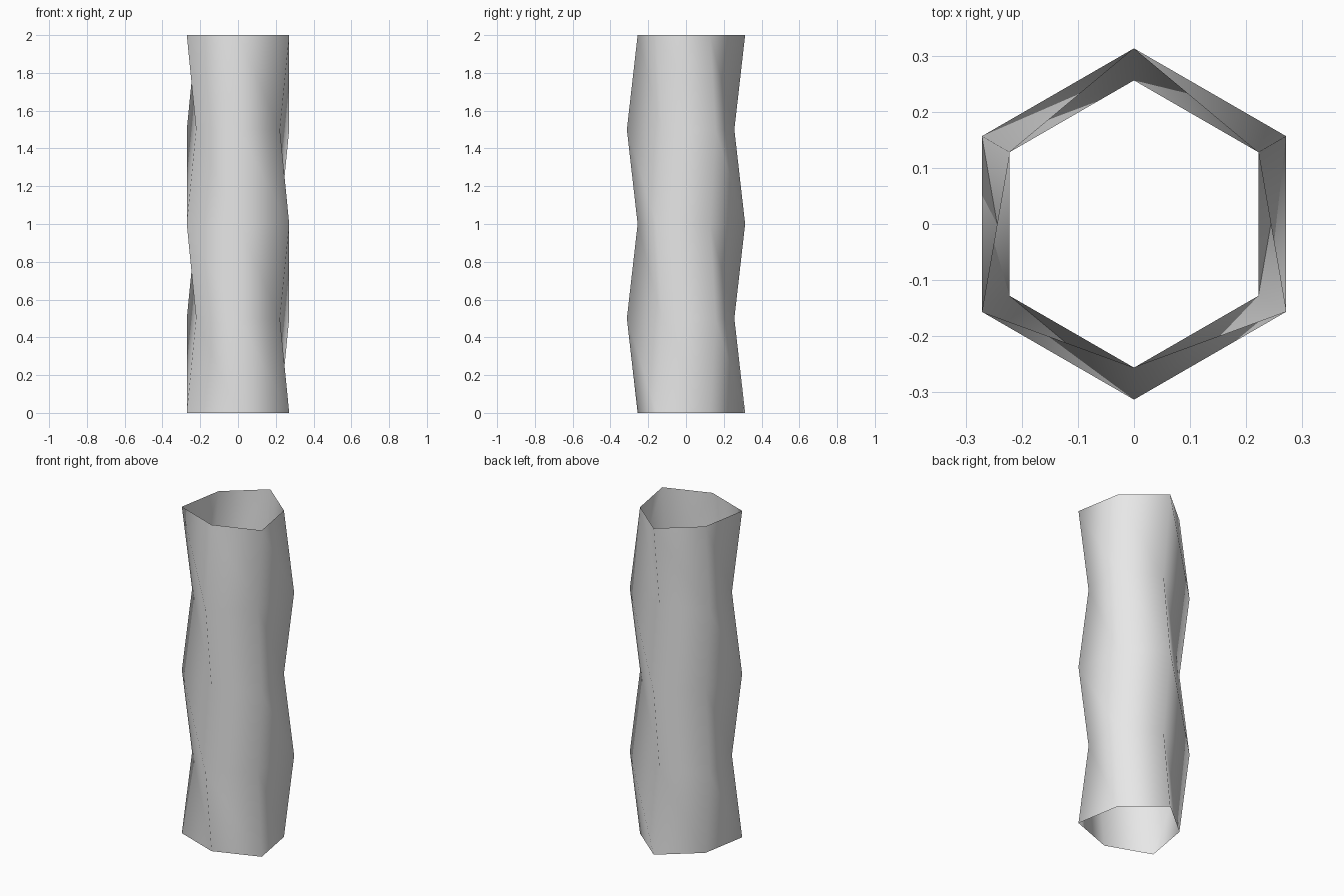
import bpy
import bmesh
from math import cos, sin, radians

cube = bpy.data.objects.get("Cube")
if cube:
    bpy.data.objects.remove(cube, do_unlink=True)

SIDES, LEVELS, STEP = 6, 5, 0.5
WIDE, NARROW = 0.313, 0.256

# Plain grey surface
grey = bpy.data.materials.new("light grey")
grey.use_nodes = True
colour = (0.8, 0.8, 0.8, 1)
grey.diffuse_color = colour
grey.node_tree.nodes["Principled BSDF"].inputs["Base Color"].default_value = colour

# Rings whose corners alternate between wide and narrow, swapping at each level
bm = bmesh.new()
rings = []
for level in range(LEVELS):
    ring = []
    for i in range(SIDES):
        angle = radians(30 + 60 * i)
        r = NARROW if (i + level) % 2 == 0 else WIDE
        ring.append(bm.verts.new((r * cos(angle), r * sin(angle), level * STEP)))
    rings.append(ring)

# Open wall, every panel folded along the same diagonal
for low, high in zip(rings, rings[1:]):
    for i in range(SIDES):
        j = (i + 1) % SIDES
        bm.faces.new((low[i], low[j], high[i]))
        bm.faces.new((low[j], high[j], high[i]))
for face in bm.faces:
    face.smooth = True

mesh = bpy.data.meshes.new("pleated_tube")
bm.to_mesh(mesh)
bm.free()
mesh.materials.append(grey)
tube = bpy.data.objects.new("pleated_tube", mesh)
bpy.context.collection.objects.link(tube)
